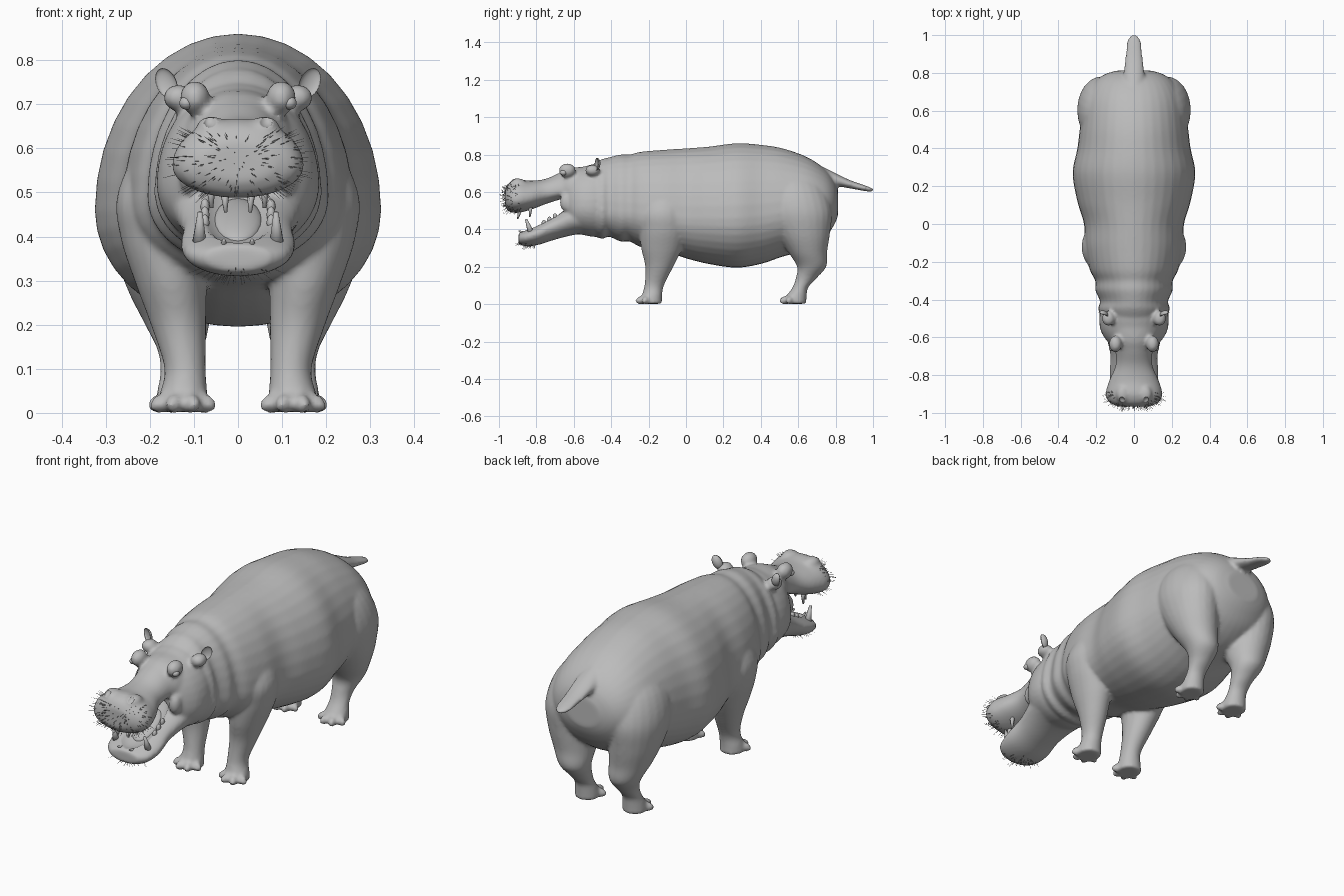
import bpy, bmesh, math, random
from mathutils import Vector, Matrix, Euler
from mathutils.bvhtree import BVHTree

if "Cube" in bpy.data.objects:
    bpy.data.objects.remove(bpy.data.objects["Cube"])

random.seed(4)
skin = bpy.data.materials.new("grey_skin")
skin.diffuse_color = (0.5, 0.5, 0.5, 1)
skin.use_nodes = True
skin.node_tree.nodes["Principled BSDF"].inputs["Base Color"].default_value = skin.diffuse_color


def finish(bm, name):
    bmesh.ops.recalc_face_normals(bm, faces=bm.faces)
    for f in bm.faces:
        f.smooth = True
    me = bpy.data.meshes.new(name)
    bm.to_mesh(me)
    bm.free()
    ob = bpy.data.objects.new(name, me)
    bpy.context.collection.objects.link(ob)
    me.materials.append(skin)
    return ob


def spline(rows, steps=5):
    """Catmull-Rom interpolation through rows of numbers"""
    out = []
    for i in range(len(rows) - 1):
        p = [rows[max(0, min(len(rows) - 1, i + k))] for k in (-1, 0, 1, 2)]
        for s in range(steps):
            t = s / steps
            out.append([0.5 * (2 * b + (c - a) * t + (2 * a - 5 * b + 4 * c - d) * t * t
                               + (3 * b - a - 3 * c + d) * t ** 3) for a, b, c, d in zip(*p)])
    return out + [list(rows[-1])]


def skin_rings(bm, rings):
    vs = [[bm.verts.new(p) for p in r] for r in rings]
    n = len(vs[0])
    for a, b in zip(vs, vs[1:]):
        for i in range(n):
            bm.faces.new((a[i], a[(i + 1) % n], b[(i + 1) % n], b[i]))
    bm.faces.new(vs[0])
    bm.faces.new(vs[-1])


def loft_y(bm, rows, n=36):
    """rows: y, widest height, bottom, top, half width"""
    rings = []
    for y, zm, zb, zt, rx in spline(rows):
        ring = []
        for i in range(n):
            a = math.tau * i / n
            s = math.sin(a)
            ring.append((rx * math.cos(a), y, zm + s * ((zt - zm) if s > 0 else (zm - zb))))
        rings.append(ring)
    skin_rings(bm, rings)


def loft_z(bm, rows, side, n=24):
    """rows: z, centre x, centre y, half width, half depth"""
    skin_rings(bm, [[(side * (x + rx * math.cos(math.tau * i / n)),
                      y + ry * math.sin(math.tau * i / n), z) for i in range(n)]
                    for z, x, y, rx, ry in spline(rows)])


def ball(bm, loc, rad, rot=(0, 0, 0)):
    m = Matrix.LocRotScale(Vector(loc), Euler(rot), Vector(rad))
    return bmesh.ops.create_uvsphere(bm, u_segments=20, v_segments=14, radius=1, matrix=m)["verts"]


def spike(bm, base, tip, r, n=10):
    """pointed tooth or hair from base to tip"""
    base, tip = Vector(base), Vector(tip)
    d = tip - base
    m = Matrix.Translation((base + tip) / 2) @ d.to_track_quat('Z', 'Y').to_matrix().to_4x4()
    bmesh.ops.create_cone(bm, cap_ends=True, segments=n, radius1=r, radius2=r * 0.3,
                          depth=d.length, matrix=m)


# torso with neck folds
bm = bmesh.new()
loft_y(bm, [(-0.56, .54, .42, .70, .11), (-0.50, .52, .37, .745, .165), (-0.45, .50, .35, .775, .190),
            (-0.41, .50, .36, .785, .180), (-0.35, .49, .335, .80, .205), (-0.30, .49, .335, .80, .205),
            (-0.24, .48, .305, .815, .235), (-0.12, .47, .285, .825, .26), (0, .46, .245, .833, .265),
            (0.12, .46, .215, .842, .30), (0.27, .46, .195, .860, .325), (0.40, .47, .215, .852, .30),
            (0.52, .49, .255, .832, .285), (0.65, .51, .29, .785, .265), (0.74, .53, .35, .725, .22),
            (0.79, .54, .42, .665, .16), (0.812, .54, .47, .61, .09)])
# skull and cheeks
loft_y(bm, [(-0.40, .54, .38, .74, .15), (-0.48, .52, .36, .75, .182), (-0.55, .52, .37, .735, .180),
            (-0.60, .52, .385, .725, .158), (-0.635, .54, .42, .70, .125), (-0.65, .56, .50, .66, .08)])
# upper jaw and muzzle
loft_y(bm, [(-0.45, .64, .56, .74, .13), (-0.60, .62, .57, .73, .125), (-0.67, .605, .56, .705, .10),
            (-0.75, .59, .535, .67, .098), (-0.83, .57, .505, .66, .132), (-0.90, .56, .488, .668, .15),
            (-0.945, .56, .495, .65, .13), (-0.967, .565, .525, .615, .08)])
# lower jaw
loft_y(bm, [(-0.50, .46, .38, .55, .16), (-0.60, .46, .37, .535, .145), (-0.70, .42, .345, .48, .125),
            (-0.79, .38, .317, .43, .130), (-0.86, .36, .31, .395, .115), (-0.895, .352, .322, .38, .075)])
# tail
loft_y(bm, [(0.72, .68, .62, .74, .06), (0.80, .665, .63, .70, .055), (0.88, .64, .618, .662, .046),
            (0.96, .618, .604, .634, .038), (0.99, .612, .602, .622, .026), (1.003, .611, .607, .615, .012)])
for s in (-1, 1):
    # front leg
    loft_z(bm, [(.002, .125, -.185, .058, .058), (.04, .124, -.183, .055, .055), (.10, .12, -.170, .047, .052),
                (.20, .135, -.143, .063, .075), (.30, .153, -.13, .082, .11), (.40, .165, -.12, .102, .13),
                (.50, .165, -.12, .108, .13), (.64, .13, -.10, .08, .10)], s)
    # rear leg and haunch
    loft_z(bm, [(.002, .13, .585, .058, .058), (.04, .13, .59, .055, .055), (.09, .13, .612, .047, .042),
                (.14, .13, .643, .052, .056), (.20, .138, .672, .073, .078), (.28, .153, .65, .098, .105),
                (.38, .167, .625, .118, .145), (.50, .170, .60, .130, .18), (.62, .15, .58, .115, .16),
                (.72, .11, .57, .07, .09)], s)
    # toes
    for cy, cx in ((-.185, .125), (.585, .13)):
        for k in range(4):
            a = math.radians(-62 + k * 41)
            ball(bm, (s * (cx + .052 * math.sin(a)), cy - .058 * math.cos(a), .022),
                 (.019, .034, .022), (0.25, 0, s * a))
    # brow, nostril mound, mouth corner
    ball(bm, (s * .098, -.635, .715), (.034, .045, .038))
    ball(bm, (s * .06, -.90, .645), (.035, .045, .028))
    ball(bm, (s * .105, -.64, .545), (.03, .035, .05))
    ball(bm, (s * .135, -.50, .715), (.035, .04, .03))
body = finish(bm, "body")

# cutters for the mouth hollow and nostrils
bm = bmesh.new()
ball(bm, (0, -.735, .47), (.088, .17, .048), (.52, 0, 0))
mouth = finish(bm, "mouth_cutter")
bm = bmesh.new()
for s in (-1, 1):
    ball(bm, (s * .062, -.935, .662), (.016, .022, .011), (.5, s * .5, 0))
nostrils = finish(bm, "nostril_cutter")

mod = body.modifiers.new("fuse", 'REMESH')
mod.mode, mod.voxel_size, mod.use_smooth_shade = 'VOXEL', 0.009, True
for c in (mouth, nostrils):
    mod = body.modifiers.new("cut", 'BOOLEAN')
    mod.operation, mod.object, mod.solver = 'DIFFERENCE', c, 'EXACT'
mod = body.modifiers.new("soften", 'SMOOTH')
mod.factor, mod.iterations = 0.5, 5
bpy.context.view_layer.update()
dg = bpy.context.evaluated_depsgraph_get()
fused = bpy.data.meshes.new_from_object(body.evaluated_get(dg))
body.modifiers.clear()
body.data = fused
fused.materials.clear()
fused.materials.append(skin)
fused.polygons.foreach_set("material_index", [0] * len(fused.polygons))
fused.polygons.foreach_set("use_smooth", [True] * len(fused.polygons))
for c in (mouth, nostrils):
    bpy.data.objects.remove(c)

# cupped ears
bm = bmesh.new()
for s in (-1, 1):
    vs = ball(bm, (0, 0, 0), (.024, .022, .036))
    turn = Matrix.LocRotScale(Vector((s * .163, -.48, .748)), Euler((0, s * .45, s * .35)), None)
    for v in vs:
        if v.co.y < 0:
            v.co.y *= -0.5
        v.co = turn @ v.co
finish(bm, "ears")

# eyes
bm = bmesh.new()
for s in (-1, 1):
    ball(bm, (s * .117, -.655, .703), (.016, .018, .015))
finish(bm, "eyes")

# tongue
bm = bmesh.new()
ball(bm, (0, -.71, .435), (.055, .10, .022), (.5, 0, 0))
finish(bm, "tongue")

# tusks, incisors and molars
bm = bmesh.new()
for s in (-1, 1):
    spike(bm, (s * .088, -.825, .37), (s * .086, -.855, .455), .019)
    spike(bm, (s * .032, -.84, .37), (s * .032, -.895, .392), .012)
    spike(bm, (s * .030, -.885, .51), (s * .028, -.90, .455), .012)
    spike(bm, (s * .062, -.83, .53), (s * .060, -.835, .465), .013)
    for k in range(3):
        ball(bm, (s * .075, -.70 - .03 * k, .468 - .018 * k), (.010, .012, .018))
finish(bm, "teeth")

# whiskers on muzzle and chin
tree = BVHTree.FromPolygons([v.co for v in fused.vertices], [p.vertices for p in fused.polygons])
bm = bmesh.new()
for count, centre, low, high in ((190, (0, -.87, .575), -.75, .5), (45, (0, -.80, .36), -.95, -.3)):
    for i in range(count):
        a = random.uniform(-1.45, 1.45)
        h = random.uniform(low, high)
        c = math.sqrt(1 - h * h)
        d = Vector((math.sin(a) * c, -math.cos(a) * c, h))
        start = Vector(centre) + d * 0.3
        hit, normal, idx, dist = tree.ray_cast(start, -d)
        if hit:
            spike(bm, hit - d * .004, hit + d * random.uniform(.012, .032), .0011, 3)
finish(bm, "whiskers")
